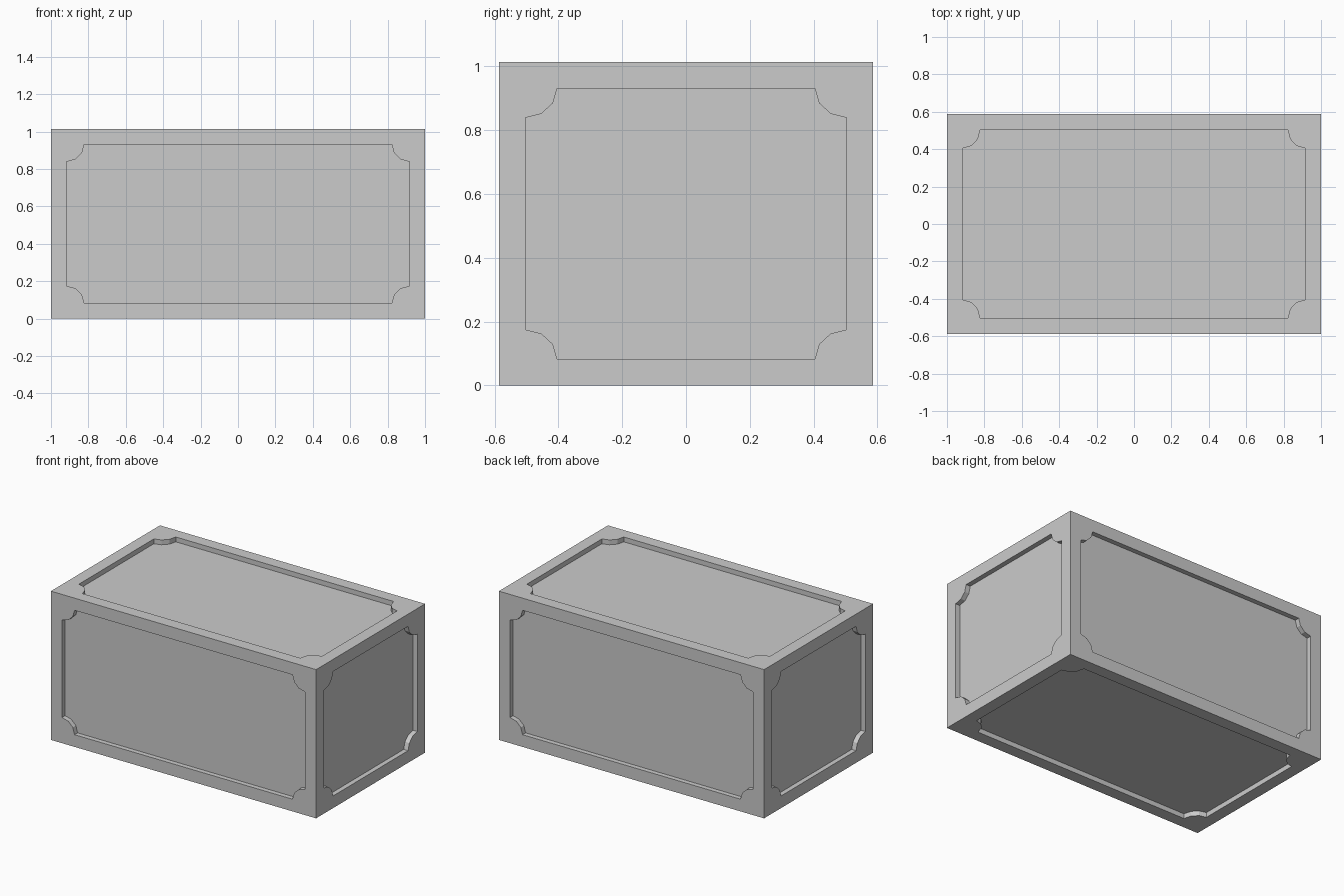
import bpy, bmesh
from math import sin, cos, pi
from mathutils import Vector

if "Cube" in bpy.data.objects:
    bpy.data.objects.remove(bpy.data.objects["Cube"])

HALF = Vector((1.0, 0.587, 0.507))      # half size of the block
BORDER = 0.083                          # frame width
NOTCH = Vector((0.095, 0.10, 0.092))    # scooped corner radius per axis
DEPTH = 0.033                           # panel recess
SEG = 3                                 # segments per scooped corner

bm = bmesh.new()


def add_side(axis, sign):
    """One side: flat frame, recess walls and sunken panel."""
    u, v = (axis + 1) % 3, (axis + 2) % 3

    def vert(a, b, drop=0.0):
        co = Vector((0, 0, 0))
        co[axis] = sign * (HALF[axis] - drop)
        co[u], co[v] = a, b
        co.z += HALF.z
        return bm.verts.new(co)

    outer, arcs, floor = [], [], []
    for i, (su, sv) in enumerate([(1, 1), (-1, 1), (-1, -1), (1, -1)]):
        outer.append(vert(su * HALF[u], sv * HALF[v]))
        arc = []
        for k in range(SEG + 1):
            # arc centred on the panel corner, scooping inwards
            t = k / SEG if i % 2 else 1 - k / SEG
            t *= pi / 2
            a = su * (HALF[u] - BORDER - NOTCH[u] * sin(t))
            b = sv * (HALF[v] - BORDER - NOTCH[v] * cos(t))
            arc.append((a, b))
        if i % 2 == 0:
            arc.reverse()       # counter-clockwise: start on the u edge
        else:
            arc.reverse()
        arcs.append([vert(*p) for p in arc])
        floor += [vert(*p, DEPTH) for p in arc]

    # frame: a fan piece at each corner and a strip along each edge
    for i in range(4):
        j = (i + 1) % 4
        bm.faces.new([outer[i]] + arcs[i][::-1])
        bm.faces.new([outer[i], outer[j], arcs[j][0], arcs[i][-1]])

    # recess walls and panel
    rim = [p for arc in arcs for p in arc]
    for i in range(len(rim)):
        j = (i + 1) % len(rim)
        bm.faces.new([rim[i], rim[j], floor[j], floor[i]])
    bm.faces.new(floor)


for axis in range(3):
    for sign in (-1, 1):
        add_side(axis, sign)

# weld the six sides into one closed block
bmesh.ops.remove_doubles(bm, verts=bm.verts, dist=1e-4)
bmesh.ops.recalc_face_normals(bm, faces=bm.faces)
mesh = bpy.data.meshes.new("panelled_block")
bm.to_mesh(mesh)
bm.free()
block = bpy.data.objects.new("panelled_block", mesh)
bpy.context.collection.objects.link(block)
